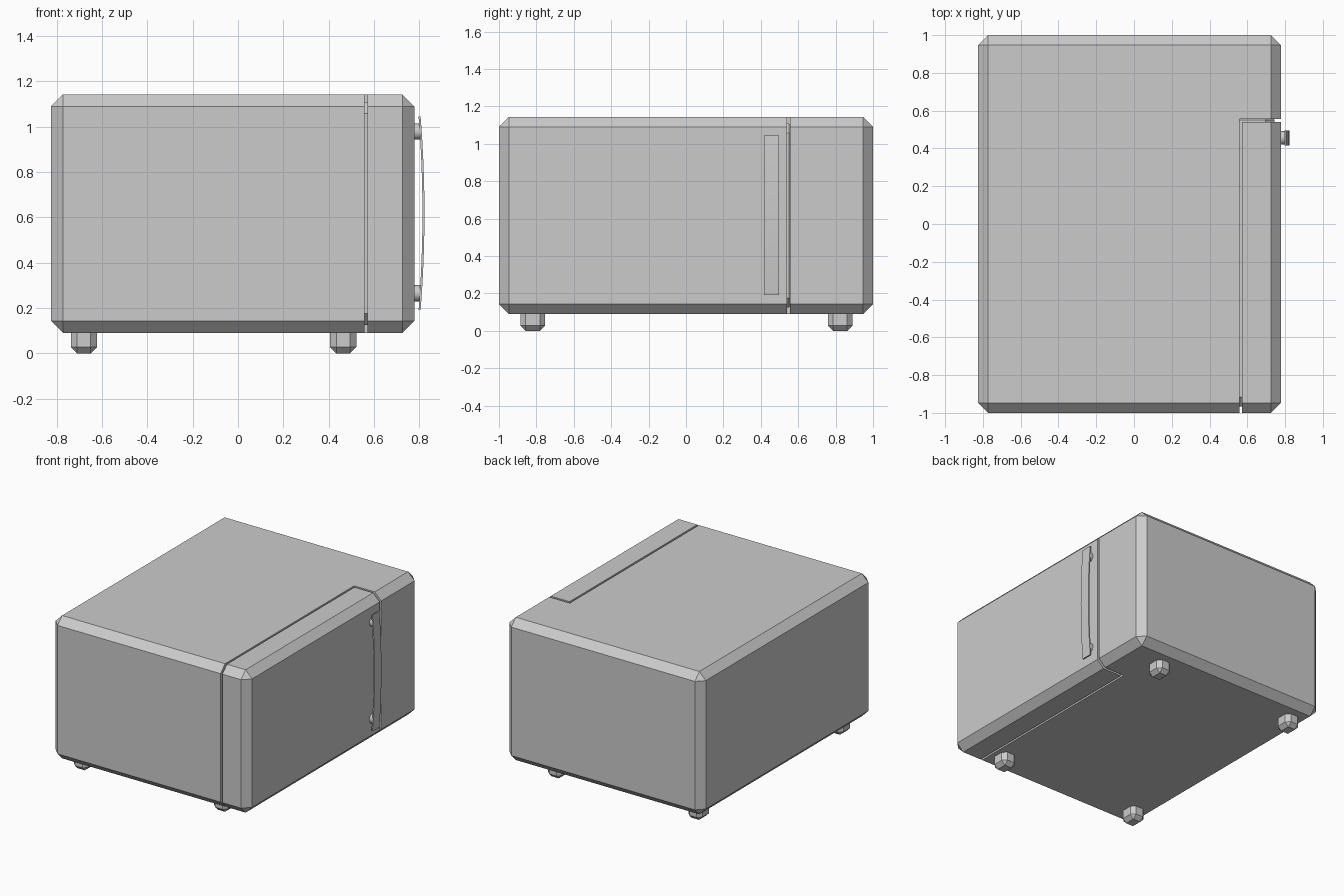
import bpy, bmesh, math

if "Cube" in bpy.data.objects:
    bpy.data.objects.remove(bpy.data.objects["Cube"])


def box(name, lo, hi, chamfer=0.0):
    """Axis-aligned box with single-segment chamfers on every edge."""
    bm = bmesh.new()
    bmesh.ops.create_cube(bm, size=1)
    for v in bm.verts:
        v.co = [(lo[i] + hi[i]) / 2 + v.co[i] * (hi[i] - lo[i]) for i in range(3)]
    if chamfer:
        bmesh.ops.bevel(bm, geom=bm.edges[:], offset=chamfer, segments=1,
                        profile=0.5, affect='EDGES')
    return to_object(name, bm)


def to_object(name, bm):
    bmesh.ops.recalc_face_normals(bm, faces=bm.faces[:])
    me = bpy.data.meshes.new(name)
    bm.to_mesh(me)
    bm.free()
    ob = bpy.data.objects.new(name, me)
    bpy.context.collection.objects.link(ob)
    return ob


def cut(ob, operation, lo, hi):
    """Apply a boolean with a temporary box."""
    cutter = box("cutter", lo, hi)
    cutter.hide_render = True
    mod = ob.modifiers.new("cut", 'BOOLEAN')
    mod.operation, mod.object, mod.solver = operation, cutter, 'EXACT'
    bpy.context.view_layer.objects.active = ob
    bpy.ops.object.modifier_apply(modifier=mod.name)
    bpy.data.objects.remove(cutter)


LO, HI, C = (-0.825, -1.0, 0.09), (0.778, 1.0, 1.143), 0.053

# Housing with the door corner removed
housing = box("housing", LO, HI, C)
cut(housing, 'DIFFERENCE', (0.558, -2, -1), (2, 0.557, 2))

# Door: the matching corner of the same chamfered block
door = box("door", LO, HI, C)
cut(door, 'INTERSECT', (0.572, -2, -1), (2, 0.540, 2))

# Recessed seal that forms the floor of the door gap
box("door_seal", (0.50, -0.965, 0.125), (0.745, 0.60, 1.108), 0.05)

# Four chamfered feet
for x in (-0.68, 0.464):
    for y in (-0.819, 0.824):
        box("foot", (x - 0.058, y - 0.066, 0.0), (x + 0.058, y + 0.066, 0.12), 0.028)

# Handle posts
HY, HZ = 0.456, 0.625
for dz in (-0.357, 0.357):
    bpy.ops.mesh.primitive_cylinder_add(
        vertices=24, radius=0.036, depth=0.05,
        location=(0.783, HY, HZ + dz - 0.003), rotation=(0, math.pi / 2, 0))
    bpy.context.object.name = "handle_post"
    bpy.ops.object.shade_smooth_by_angle(angle=math.radians(35))

# Bowed handle bar
N, half = 16, 0.427
bm = bmesh.new()
rings = []
for i in range(N + 1):
    t = 2 * i / N - 1
    x = 0.823 - 0.017 * t * t
    rings.append([bm.verts.new((x - dx, HY + dy, HZ - 0.007 + half * t))
                  for dx, dy in ((0, -0.04), (0, 0.04), (0.009, 0.04), (0.009, -0.04))])
for a, b in zip(rings, rings[1:]):
    for k in range(4):
        bm.faces.new((a[k], a[(k + 1) % 4], b[(k + 1) % 4], b[k]))
bm.faces.new(rings[0])
bm.faces.new(rings[-1])
handle = to_object("handle_bar", bm)
bpy.context.view_layer.objects.active = handle
bpy.ops.object.select_all(action='DESELECT')
handle.select_set(True)
bpy.ops.object.shade_smooth_by_angle(angle=math.radians(30))
